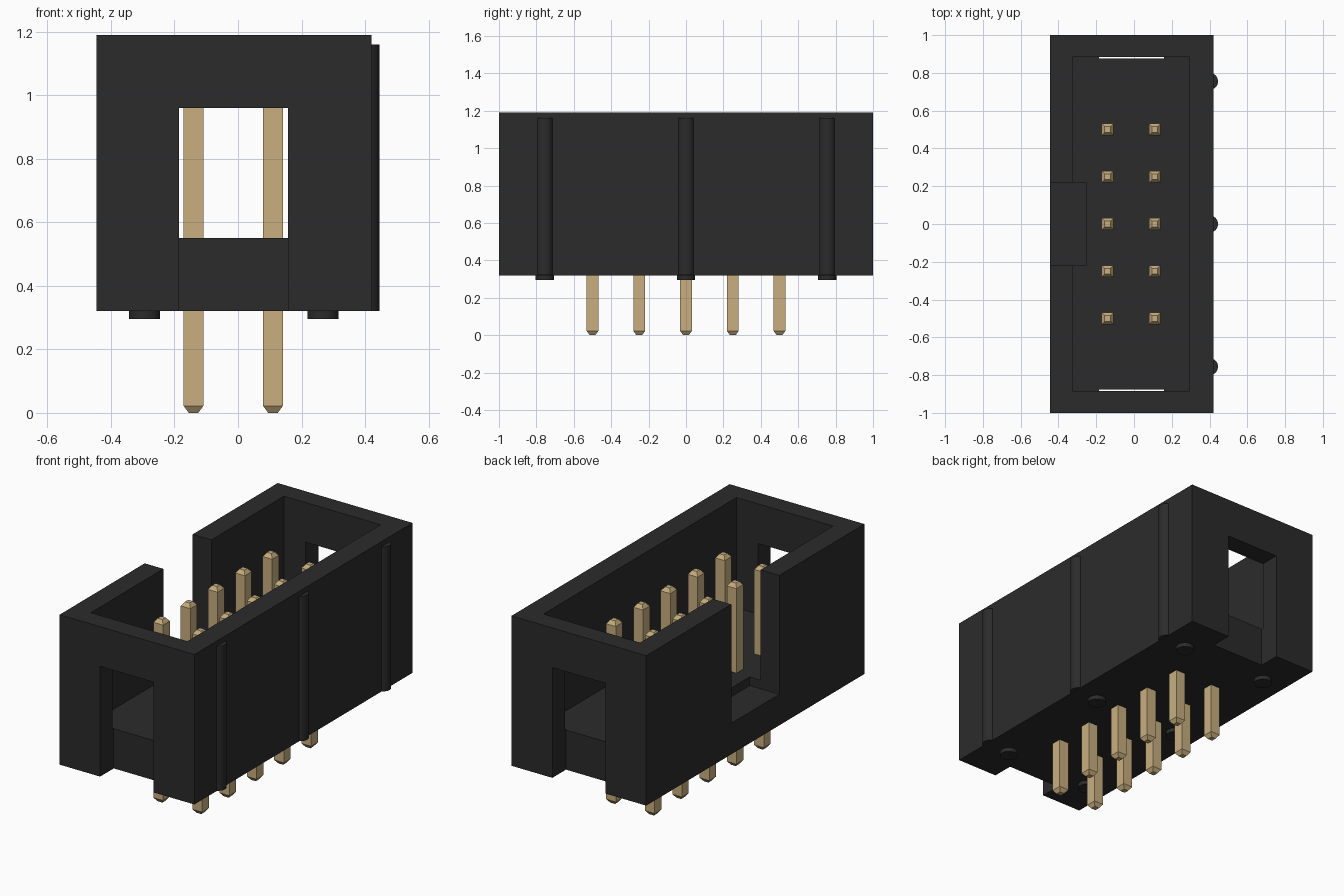
import bpy, bmesh
from mathutils import Matrix, Vector

if "Cube" in bpy.data.objects:
    bpy.data.objects.remove(bpy.data.objects["Cube"])


def material(name, color):
    m = bpy.data.materials.new(name)
    m.diffuse_color = color
    m.use_nodes = True
    m.node_tree.nodes["Principled BSDF"].inputs["Base Color"].default_value = m.diffuse_color
    return m


black = material("black_plastic", (0.024, 0.024, 0.024, 1))
gold = material("gold_metal", (0.58, 0.43, 0.21, 1))


def finish(name, bm, mat=None):
    bmesh.ops.recalc_face_normals(bm, faces=bm.faces)
    me = bpy.data.meshes.new(name)
    bm.to_mesh(me)
    bm.free()
    ob = bpy.data.objects.new(name, me)
    bpy.context.collection.objects.link(ob)
    if mat:
        me.materials.append(mat)
    return ob


def box(name, lo, hi, mat=None):
    lo, hi = Vector(lo), Vector(hi)
    bm = bmesh.new()
    bmesh.ops.create_cube(bm, size=1, matrix=Matrix.Translation((lo + hi) / 2)
                          @ Matrix.Diagonal((*(hi - lo), 1)))
    return finish(name, bm, mat)


def cylinder(name, x, y, r, z0, z1, mat):
    bm = bmesh.new()
    bmesh.ops.create_cone(bm, cap_ends=True, segments=32, radius1=r, radius2=r, depth=z1 - z0,
                          matrix=Matrix.Translation((x, y, (z0 + z1) / 2)))
    ob = finish(name, bm, mat)
    bpy.context.view_layer.objects.active = ob
    ob.select_set(True)
    bpy.ops.object.shade_smooth_by_angle()
    ob.select_set(False)


def pin(name, x, y, mat):
    # square post with a small taper at both ends
    bm = bmesh.new()
    rings = []
    for z, h in ((0, 0.015), (0.022, 0.031), (1.04, 0.031), (1.062, 0.015)):
        rings.append([bm.verts.new((x + sx * h, y + sy * h, z))
                      for sx, sy in ((-1, -1), (1, -1), (1, 1), (-1, 1))])
    for a, b in zip(rings, rings[1:]):
        for i in range(4):
            j = (i + 1) % 4
            bm.faces.new((a[i], a[j], b[j], b[i]))
    bm.faces.new(rings[0])
    bm.faces.new(rings[-1])
    finish(name, bm, mat)


# Housing: block with cavity, key notch and end slots cut away
housing = box("housing", (-0.445, -1, 0.32), (0.42, 1, 1.19), black)
cutters = [
    box("cavity_cutter", (-0.325, -0.885, 0.55), (0.295, 0.885, 1.4)),
    box("key_notch_cutter", (-0.6, -0.22, 0.5), (-0.255, 0.22, 1.5)),
    box("front_slot_cutter", (-0.185, -1.1, 0.2), (0.158, -0.875, 0.96)),
    box("back_slot_cutter", (-0.185, 0.875, 0.2), (0.158, 1.1, 0.96)),
]
bpy.context.view_layer.objects.active = housing
for c in cutters:
    mod = housing.modifiers.new(c.name, "BOOLEAN")
    mod.operation = "DIFFERENCE"
    mod.solver = "EXACT"
    mod.object = c
    bpy.ops.object.modifier_apply(modifier=mod.name)
    bpy.data.objects.remove(c)

# Side ribs and standoff feet
for i, y in enumerate((-0.755, 0, 0.755), 1):
    cylinder(f"side_rib_{i}", 0.4, y, 0.045, 0.321, 1.16, black)
    for side, x in (("left", -0.294), ("right", 0.267)):
        cylinder(f"{side}_foot_{i}", x, y, 0.049, 0.296, 0.34, black)

# Contact pins, two rows of five
for row, x in (("left", -0.14), ("right", 0.11)):
    for i in range(5):
        pin(f"{row}_pin_{i + 1}", x, -0.5 + 0.25 * i, gold)
